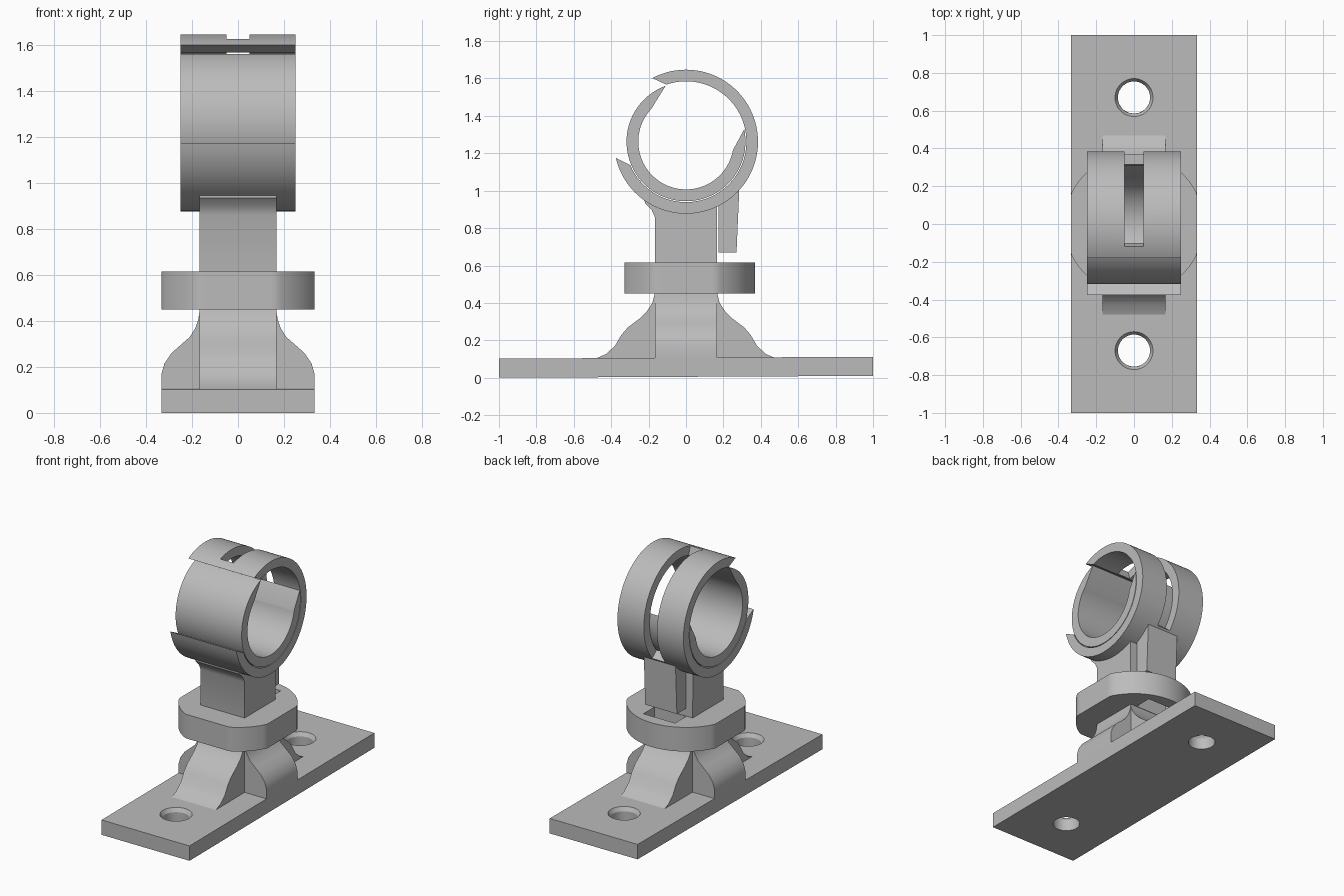
import bpy, bmesh
from math import sin, cos, radians, pi
from mathutils import Matrix

if "Cube" in bpy.data.objects:
    bpy.data.objects.remove(bpy.data.objects["Cube"])

grey = bpy.data.materials.new("plain_grey")
grey.use_nodes = True
colour = (0.5, 0.5, 0.5, 1)
grey.diffuse_color = colour
grey.node_tree.nodes["Principled BSDF"].inputs["Base Color"].default_value = colour

HUB = 1.262    # height of the clamp axis


def make(name, bm):
    bmesh.ops.recalc_face_normals(bm, faces=bm.faces)
    mesh = bpy.data.meshes.new(name)
    bm.to_mesh(mesh)
    bm.free()
    mesh.materials.append(grey)
    ob = bpy.data.objects.new(name, mesh)
    bpy.context.collection.objects.link(ob)
    return ob


def extrude(name, pts, lo, hi, axis):
    """Extrude a 2D outline along x (y,z outline), y (x,z) or z (x,y)."""
    place = {"x": lambda p, d: (d, p[0], p[1]),
             "y": lambda p, d: (p[0], d, p[1]),
             "z": lambda p, d: (p[0], p[1], d)}[axis]
    bm = bmesh.new()
    a = [bm.verts.new(place(p, lo)) for p in pts]
    b = [bm.verts.new(place(p, hi)) for p in pts]
    bm.faces.new(a)
    bm.faces.new(b[::-1])
    for i in range(len(pts)):
        j = (i + 1) % len(pts)
        bm.faces.new((a[i], a[j], b[j], b[i]))
    return make(name, bm)


def box(name, x, y, z):
    return extrude(name, [(x[0], y[0]), (x[1], y[0]), (x[1], y[1]), (x[0], y[1])],
                   z[0], z[1], "z")


def arc_band(name, r_out, out, r_in, inn, half, steps=72):
    """Open ring around the clamp axis; both arcs have their own end angles."""
    bm = bmesh.new()
    rows = []
    for i in range(steps + 1):
        t = i / steps
        row = []
        for r, (a0, a1), x in ((r_out, out, -half), (r_out, out, half),
                               (r_in, inn, half), (r_in, inn, -half)):
            a = radians(a0 + (a1 - a0) * t)
            row.append(bm.verts.new((x, r * cos(a), HUB + r * sin(a))))
        rows.append(row)
    for p, q in zip(rows, rows[1:]):
        for k in range(4):
            m = (k + 1) % 4
            bm.faces.new((p[k], p[m], q[m], q[k]))
    bm.faces.new(rows[0])
    bm.faces.new(rows[-1][::-1])
    return make(name, bm)


def cone(name, r1, r2, depth, loc):
    bm = bmesh.new()
    bmesh.ops.create_cone(bm, cap_ends=True, segments=48, radius1=r1, radius2=r2,
                          depth=depth, matrix=Matrix.Translation(loc))
    return make(name, bm)


def cut(target, cutter):
    cutter.hide_render = True
    mod = target.modifiers.new("cut", "BOOLEAN")
    mod.operation = "DIFFERENCE"
    mod.solver = "EXACT"
    mod.object = cutter
    with bpy.context.temp_override(object=target, active_object=target):
        bpy.ops.object.modifier_apply(modifier=mod.name)
    bpy.data.objects.remove(cutter)


# Base plate with two countersunk holes, very slightly tilted
plate = box("base_plate", (-0.333, 0.333), (-1, 1), (0.005, 0.107))
for y in (-0.67, 0.67):
    cut(plate, cone("hole_cutter", 0.085, 0.085, 0.5, (0, y, 0.05)))
    cut(plate, cone("sink_cutter", 0.08, 0.104, 0.04, (0, y, 0.093)))
plate.rotation_euler.x = 0.005

# Flared feet (front and back) and side gussets
foot = [(0.49, 0.1), (0.43, 0.125), (0.38, 0.17), (0.345, 0.23), (0.31, 0.27),
        (0.25, 0.315), (0.21, 0.355), (0.18, 0.4), (0.167, 0.45)]
gusset = [(0.333, 0.1), (0.333, 0.17), (0.32, 0.215), (0.29, 0.26), (0.25, 0.295),
          (0.21, 0.33), (0.185, 0.37), (0.172, 0.41), (0.167, 0.45)]
for name, half, axis in (("feet", foot, "x"), ("side_gussets", gusset, "y")):
    outline = half + [(-a, b) for a, b in reversed(half)]
    extrude(name, outline, -0.167, 0.167, axis)

# Collar: a disc flattened on both sides and the front, with a slot at the back
disc = [(max(-0.333, min(0.333, 0.37 * cos(a))), max(-0.33, 0.37 * sin(a)))
        for a in (2 * pi * i / 96 for i in range(96))]
collar = extrude("collar", disc, 0.45, 0.615, "z")
cut(collar, box("slot_cutter", (-0.12, 0.12), (0.17, 0.29), (0.4, 0.7)))

# Post, flaring at the front into the clamp
seat = [(0.35 * cos(radians(a)), HUB + 0.35 * sin(radians(a)))
        for a in range(-62, -131, -4)]
post = [(-0.167, 0.44), (0.167, 0.44)] + seat + [(-0.22, 0.935), (-0.185, 0.9), (-0.167, 0.86)]
extrude("post", post, -0.167, 0.167, "x")

# Outer clamp with a long slot over its back
clamp = arc_band("outer_clamp", 0.385, (118, -167), 0.323, (109, -157), 0.25)
cut(clamp, arc_band("slot_cutter", 0.5, (108, -40), 0.2, (108, -40), 0.05))

# Inner sleeve with tapered ends, open toward the upper back
arc_band("inner_sleeve", 0.318, (110, 372), 0.255, (137, 350), 0.25)

# Release tongue hanging behind the post
extrude("release_tongue", [(0.173, 0.67), (0.27, 0.67), (0.285, 1.01), (0.22, 1.0),
                           (0.173, 0.94)], -0.12, 0.12, "x")

# Smooth curved surfaces, keep edges crisp
bpy.ops.object.select_all(action="DESELECT")
for ob in bpy.context.scene.objects:
    if ob.type == "MESH":
        ob.select_set(True)
        bpy.context.view_layer.objects.active = ob
bpy.ops.object.shade_smooth_by_angle(angle=radians(30))
